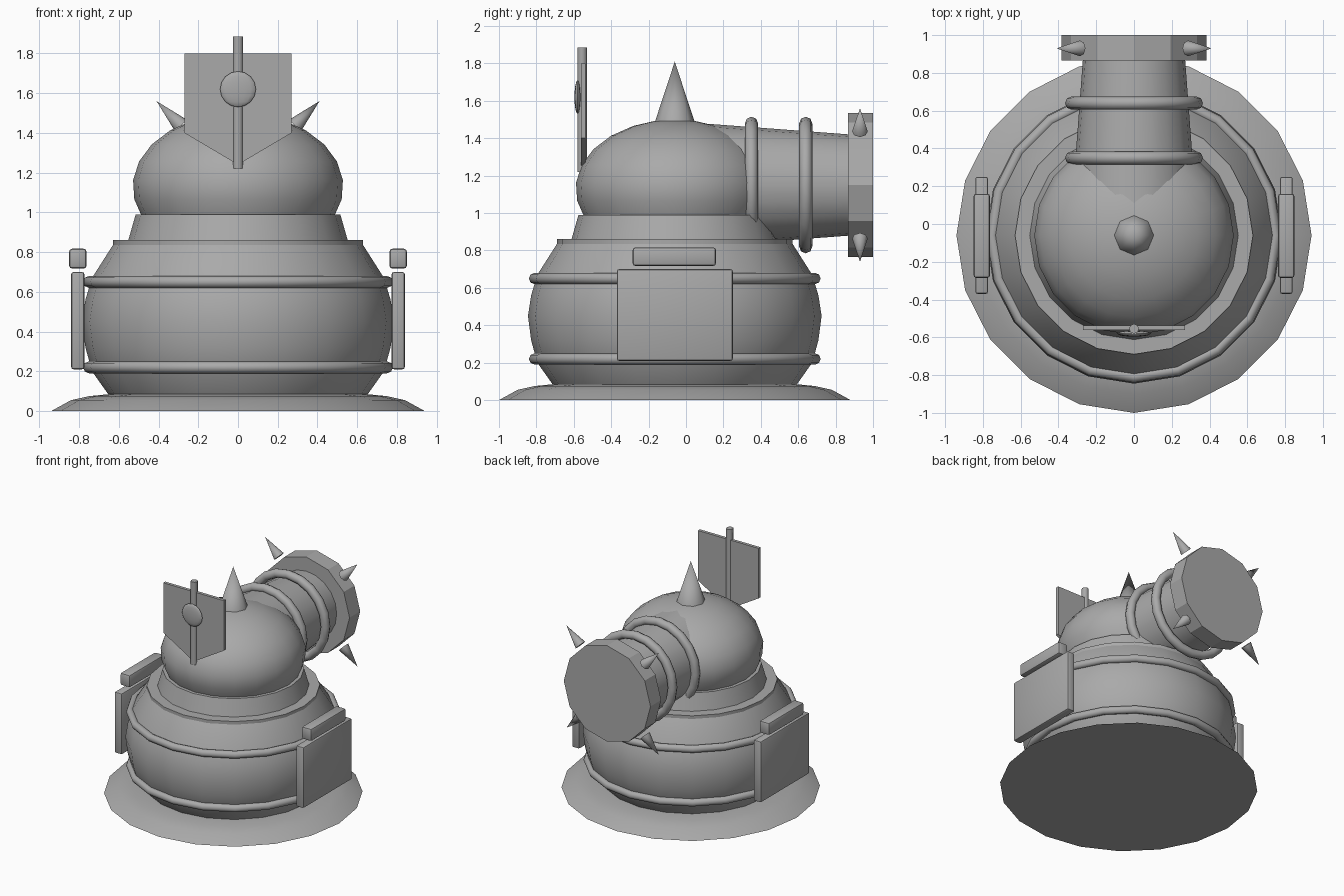
import bpy, bmesh, math
from mathutils import Vector, Matrix

if "Cube" in bpy.data.objects:
    bpy.data.objects.remove(bpy.data.objects["Cube"])

grey = bpy.data.materials.new("stone grey")
grey.diffuse_color = (0.4, 0.4, 0.4, 1)
grey.use_nodes = True
grey.node_tree.nodes["Principled BSDF"].inputs["Base Color"].default_value = grey.diffuse_color
CY = -0.06       # y of the upright axis
BZ = 1.15        # height of the barrel axis
TO_BACK = Matrix.Translation((0, 0, BZ)) @ Matrix.Rotation(-math.pi / 2, 4, 'X')  # local z -> +y
UPRIGHT = Matrix.Translation((0, CY, 0))


def finish(name, bm, matrix=Matrix(), angle=40):
    bmesh.ops.transform(bm, matrix=matrix, verts=bm.verts)
    bmesh.ops.recalc_face_normals(bm, faces=bm.faces)
    me = bpy.data.meshes.new(name)
    bm.to_mesh(me)
    bm.free()
    ob = bpy.data.objects.new(name, me)
    me.materials.append(grey)
    bpy.context.collection.objects.link(ob)
    bpy.ops.object.select_all(action='DESELECT')
    bpy.context.view_layer.objects.active = ob
    ob.select_set(True)
    bpy.ops.object.shade_smooth_by_angle(angle=math.radians(angle))
    return ob


def lathe(name, profile, sides, matrix=UPRIGHT, angle=40):
    """Revolve (radius, height) points round local z and cap both ends."""
    bm = bmesh.new()
    rings = []
    for r, z in profile:
        if r == 0:
            rings.append([bm.verts.new((0, 0, z))] * sides)
        else:
            rings.append([bm.verts.new((r * math.cos(math.tau * i / sides),
                                        r * math.sin(math.tau * i / sides), z)) for i in range(sides)])
    for a, b in zip(rings, rings[1:]):
        for i in range(sides):
            j = (i + 1) % sides
            bm.faces.new(list(dict.fromkeys((a[i], a[j], b[j], b[i]))))
    for (r, z), ring in ((profile[0], rings[0]), (profile[-1], rings[-1])):
        if r > 0:
            bm.faces.new(ring)
    return finish(name, bm, matrix, angle)


def hoop(name, major, minor, z, matrix=UPRIGHT, sides=20, tube=8):
    bm = bmesh.new()
    grid = [[bm.verts.new(((major + minor * math.cos(math.tau * k / tube)) * math.cos(math.tau * i / sides),
                           (major + minor * math.cos(math.tau * k / tube)) * math.sin(math.tau * i / sides),
                           z + minor * math.sin(math.tau * k / tube))) for k in range(tube)] for i in range(sides)]
    for i in range(sides):
        for k in range(tube):
            a, b = grid[i], grid[(i + 1) % sides]
            bm.faces.new((a[k], b[k], b[(k + 1) % tube], a[(k + 1) % tube]))
    return finish(name, bm, matrix, 60)


def box(name, lo, hi, bevel):
    lo, hi = Vector(lo), Vector(hi)
    bm = bmesh.new()
    bmesh.ops.create_cube(bm, size=1, matrix=Matrix.Translation((lo + hi) / 2) @ Matrix.Diagonal((*(hi - lo), 1)))
    bmesh.ops.bevel(bm, geom=bm.edges[:], offset=bevel, segments=2, profile=0.5, affect='EDGES')
    return finish(name, bm)


# Base dish and barrel-shaped body
lathe("base", [(0.94, 0), (0.84, 0.055), (0.75, 0.075), (0.65, 0.085)], 20, angle=35)
lathe("body", [(0.65, 0.08), (0.735, 0.2), (0.768, 0.32), (0.785, 0.45), (0.768, 0.56),
               (0.735, 0.67), (0.63, 0.835)], 20)
for n, z in (("lower", 0.22), ("upper", 0.65)):
    hoop(n + "_body_hoop", 0.75, 0.03, z)

# Shoulder ledge, collar and domed head
lathe("shoulder_ledge", [(0.63, 0.83), (0.63, 0.86)], 20)
lathe("collar", [(0.555, 0.85), (0.515, 0.99)], 20)
dome = [(0.53 * math.cos(math.radians(a)), 1.13 + 0.37 * math.sin(math.radians(a)))
        for a in (-24, -10, 5, 20, 35, 50, 65, 78)]
lathe("head", dome + [(0, 1.5)], 20)
lathe("head_spike", [(0.107, 1.485), (0, 1.81)], 8, angle=50)

# Barrel pointing to the back, with hoops and a muzzle flange
lathe("barrel", [(0.336, 0.0), (0.27, 0.88)], 20, TO_BACK)
for n, y in (("inner", 0.35), ("outer", 0.64)):
    hoop(n + "_barrel_hoop", 0.33, 0.035, y, TO_BACK)
lathe("muzzle_flange", [(0.385, 0.865), (0.385, 1.0)], 12, TO_BACK, 25)

# Four spikes on the flange diagonals
for k in range(4):
    turn = Matrix.Rotation(math.radians(45 + 90 * k), 4, 'Y')
    m = Matrix.Translation((0, 0.93, BZ)) @ turn
    lathe("flange_spike", [(0.042, 0.405), (0, 0.58)], 8, m, 50)

# Side plates and the bars above them
for s, n in ((1, "right"), (-1, "left")):
    x = sorted((s * 0.773, s * 0.84))
    box(n + "_side_plate", (x[0], -0.37, 0.21), (x[1], 0.25, 0.70), 0.012)
    x = sorted((s * 0.762, s * 0.85))
    box(n + "_side_bar", (x[0], -0.285, 0.717), (x[1], 0.16, 0.817), 0.015)

# Crest: pointed shield, rod and round boss
bm = bmesh.new()
outline = [(-0.27, 1.8), (-0.27, 1.4), (0, 1.24), (0.27, 1.4), (0.27, 1.8)]
face = bm.faces.new([bm.verts.new((x, -0.562, z)) for x, z in outline])
ext = bmesh.ops.extrude_face_region(bm, geom=[face])
bmesh.ops.translate(bm, vec=(0, 0.025, 0), verts=[v for v in ext["geom"] if isinstance(v, bmesh.types.BMVert)])
finish("crest_shield", bm)
lathe("crest_rod", [(0.026, 1.22), (0.026, 1.885)], 8, Matrix.Translation((0, -0.555, 0)), 50)
bm = bmesh.new()
bmesh.ops.create_uvsphere(bm, u_segments=16, v_segments=8, radius=0.09)
finish("crest_boss", bm, Matrix.Translation((0, -0.58, 1.62)) @ Matrix.Diagonal((1, 0.18, 1, 1)), 60)
